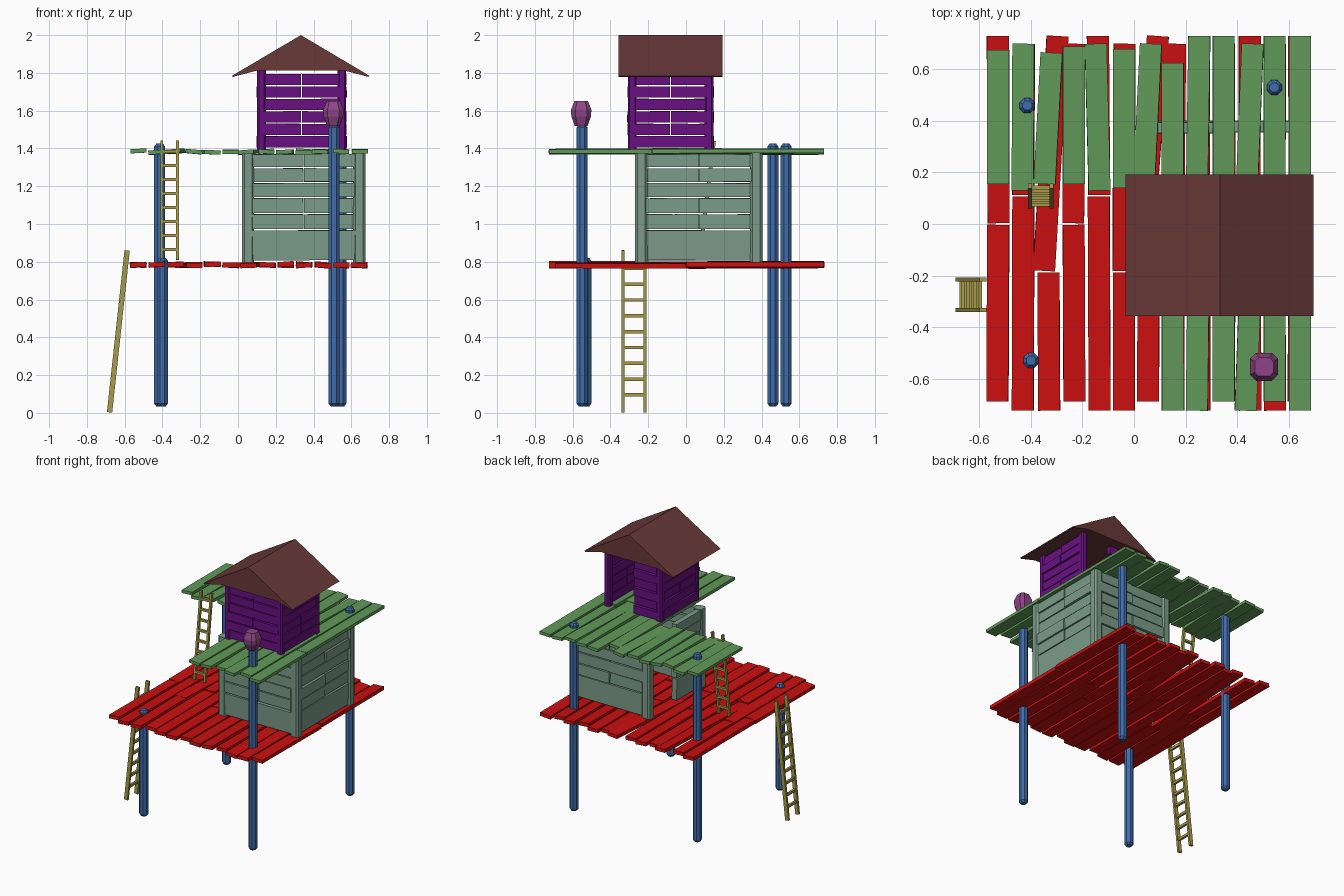
import bpy, bmesh, math, random
from mathutils import Matrix, Vector, Euler

if "Cube" in bpy.data.objects:
    bpy.data.objects.remove(bpy.data.objects["Cube"])

random.seed(4)
J = lambda a: random.uniform(-a, a)


def mat(name, r, g, b):
    m = bpy.data.materials.new(name)
    m.diffuse_color = (r, g, b, 1)
    m.use_nodes = True
    m.node_tree.nodes["Principled BSDF"].inputs["Base Color"].default_value = m.diffuse_color
    return m


RED = mat("red_paint", 0.6, 0.005, 0.005)
GREEN = mat("green_paint", 0.12, 0.32, 0.1)
TEAL = mat("sage_paint", 0.2, 0.33, 0.25)
PURPLE = mat("purple_paint", 0.14, 0.005, 0.22)
BLUE = mat("blue_paint", 0.05, 0.15, 0.4)
YELLOW = mat("straw_wood", 0.38, 0.32, 0.07)
BROWN = mat("roof_brown", 0.14, 0.04, 0.04)
PINK = mat("lamp_pink", 0.27, 0.06, 0.24)


def finish(name, bm, material):
    bmesh.ops.recalc_face_normals(bm, faces=bm.faces)
    me = bpy.data.meshes.new(name)
    bm.to_mesh(me)
    bm.free()
    me.materials.append(material)
    ob = bpy.data.objects.new(name, me)
    bpy.context.collection.objects.link(ob)
    return ob


def box(bm, c, size, rot=(0, 0, 0)):
    m = Matrix.Translation(c) @ Euler(rot).to_matrix().to_4x4() @ Matrix.Diagonal((*size, 1))
    bmesh.ops.create_cube(bm, size=1, matrix=m)


def bar(bm, a, b, w, d):
    """Straight rectangular bar from a to b."""
    a, b = Vector(a), Vector(b)
    v = b - a
    m = (Matrix.Translation((a + b) / 2) @ Vector((0, 0, 1)).rotation_difference(v).to_matrix().to_4x4()
         @ Matrix.Diagonal((w, d, v.length, 1)))
    bmesh.ops.create_cube(bm, size=1, matrix=m)


def loft(bm, x, y, rings, chamfer=0.58):
    """Stack of eight-sided chamfered squares: rings = (half width, z)."""
    rows = []
    for r, z in rings:
        k = r * (1 - chamfer)
        pts = [(r, -k), (r, k), (k, r), (-k, r), (-r, k), (-r, -k), (-k, -r), (k, -r)]
        rows.append([bm.verts.new((x + px, y + py, z)) for px, py in pts])
    for p, q in zip(rows, rows[1:]):
        for i in range(8):
            bm.faces.new((p[i], p[(i + 1) % 8], q[(i + 1) % 8], q[i]))
    bm.faces.new(rows[0])
    bm.faces.new(rows[-1])


# support posts
for name, x, y, top in (("front_left_post", -0.4, -0.53, 0.82), ("back_left_post", -0.415, 0.46, 1.425),
                        ("back_right_post", 0.545, 0.53, 1.425), ("front_right_post", 0.508, -0.55, 1.525)):
    bm = bmesh.new()
    loft(bm, x, y, [(0.018, 0.035), (0.029, 0.05), (0.029, top - 0.015), (0.018, top)])
    finish(name, bm, BLUE)

# lamp on the tall post
bm = bmesh.new()
loft(bm, 0.505, -0.555, [(0.034, 1.52), (0.052, 1.57), (0.054, 1.605), (0.036, 1.65)], 0.42)
finish("lamp", bm, PINK)


def plank(bm, x0, y0, x1, y1, z, t):
    ang = math.atan2(-(x1 - x0), y1 - y0)
    box(bm, ((x0 + x1) / 2, (y0 + y1) / 2, z + J(0.004)), (0.085, math.hypot(x1 - x0, y1 - y0), t),
        (J(0.004), J(0.09), ang))


# lower deck: 13 rows of planks, each split in two
bm = bmesh.new()
split = [0.0, 0.11, -0.185, 0.0, 0.11, -0.185, 0.0, 0.11, -0.185, 0.0, 0.11, -0.185, 0.0]
for i, s in enumerate(split):
    x = -0.527 + i * 0.0975
    lean = 0.035 if i in (2, 6) else J(0.004)
    plank(bm, x + J(0.004), -0.69 if i % 3 == 0 else -0.725, x, s - 0.003, 0.784, 0.026)
    plank(bm, x - lean / 2, s + 0.003, x + lean, 0.73 if i % 2 == 0 else 0.70, 0.784, 0.026)
finish("lower_deck", bm, RED)

# upper deck: short planks on the left, full planks on the right
bm = bmesh.new()
short = [(0.155, 0.675, 0, 0), (0.13, 0.70, -0.003, 0), (0.155, 0.665, -0.015, 0.012), (0.155, 0.69, 0, 0),
         (0.13, 0.70, 0.003, -0.012), (0.14, 0.68, 0, 0), (0.18, 0.70, -0.018, 0.008)]
for i, (a, b, d0, d1) in enumerate(short):
    x = -0.527 + i * 0.0975
    plank(bm, x + d0, a, x + d1, b, 1.383, 0.022)
for i, (a, b, s, d) in enumerate([(-0.725, 0.625, 0.0, 0), (-0.725, 0.73, 0.1, 0.005), (-0.69, 0.73, -0.18, 0),
                                  (-0.725, 0.70, 0.0, 0.014), (-0.69, 0.73, 0.1, 0), (-0.725, 0.73, -0.18, 0)]):
    x = 0.15 + i * 0.099
    plank(bm, x - d, a, x + d, s - 0.003, 1.383, 0.022)
    plank(bm, x - d, s + 0.003, x + d, b, 1.383, 0.022)
finish("upper_deck", bm, GREEN)


def wall(name, p, q, rows, t, material, door=None, out=0.0):
    """Horizontal boards from p to q; door = (start, end) fractions left open."""
    bm = bmesh.new()
    p, q = Vector((*p, 0)), Vector((*q, 0))
    d = q - p
    ang = math.atan2(d.y, d.x)
    nrm = Vector((d.y, -d.x, 0)).normalized()
    for i, (z0, z1) in enumerate(rows):
        spans = [(0, 0.5), (0.5, 1)] if i % 3 else [(0, 1)]
        if door:
            spans = [s for s in ((0, door[0]), (door[1], 1)) if s[1] - s[0] > 0.1]
        for a, b in spans:
            c = p + d * (a + b) / 2 + nrm * (out + J(0.006))
            c.z = (z0 + z1) / 2
            box(bm, c, (d.length * (b - a) - 0.005, t, z1 - z0 - 0.007), (J(0.03), J(0.004), ang))
    finish(name, bm, material)


def cabin(name, x0, x1, y0, y1, z0, z1, rows, r, t, material, doors):
    bm = bmesh.new()
    for x in (x0, x1):
        for y in (y0, y1):
            loft(bm, x, y, [(r, z0), (r, z1)], 0.4)
    finish(name + "_corner_posts", bm, material)
    for side, p, q in (("front", (x0, y0), (x1, y0)), ("right", (x1, y0), (x1, y1)),
                       ("back", (x1, y1), (x0, y1)), ("left", (x0, y1), (x0, y0))):
        wall(f"{name}_{side}_wall", p, q, rows, t, material, doors.get(side), 0.004)


# lower room with a doorway on the left
rows = [(0.805, 0.97), (0.97, 1.055), (1.055, 1.14), (1.14, 1.22), (1.22, 1.298), (1.298, 1.373)]
cabin("lower_room", 0.053, 0.643, -0.236, 0.372, 0.795, 1.375, rows, 0.033, 0.04, TEAL, {"left": (0.04, 0.49)})

# upper room with a doorway at the back
rows = [(1.402 + i * 0.066, 1.468 + i * 0.066) for i in range(6)]
cabin("upper_room", 0.124, 0.55, -0.285, 0.122, 1.395, 1.815, rows, 0.023, 0.034, PURPLE, {"back": (0.04, 0.52)})

# gable roof with dropped eaves
bm = bmesh.new()
prof = [(-0.033, 1.784), (-0.027, 1.779), (0.1, 1.812), (0.565, 1.812), (0.69, 1.779), (0.697, 1.784), (0.333, 2.0)]
f = bm.faces.new([bm.verts.new((x, -0.357, z)) for x, z in prof])
g = bmesh.ops.extrude_face_region(bm, geom=[f])["geom"]
bmesh.ops.translate(bm, vec=(0, 0.55, 0), verts=[v for v in g if isinstance(v, bmesh.types.BMVert)])
if not any(fc for fc in bm.faces if all(abs(v.co.y + 0.357) < 1e-5 for v in fc.verts)):
    bm.faces.new([v for v in f.verts])
finish("roof", bm, BROWN)


def ladder(name, bottom, top, half, n, z_first, z_last, w, d):
    bm = bmesh.new()
    b, t, h = Vector(bottom), Vector(top), Vector(half)
    for s in (-1, 1):
        bar(bm, b + h * s, t + h * s, w, d)
    for i in range(n):
        z = z_first + (z_last - z_first) * i / (n - 1)
        c = b.lerp(t, (z - b.z) / (t.z - b.z))
        bar(bm, c - h, c + h, 0.016, 0.018)
    finish(name, bm, YELLOW)


ladder("ground_ladder", (-0.68, -0.275, 0.003), (-0.587, -0.275, 0.86), (0, 0.059, 0), 9, 0.095, 0.765, 0.028, 0.016)
ladder("deck_ladder", (-0.362, 0.07, 0.81), (-0.362, 0.148, 1.44), (0.042, 0, 0), 8, 0.865, 1.385, 0.015, 0.02)
